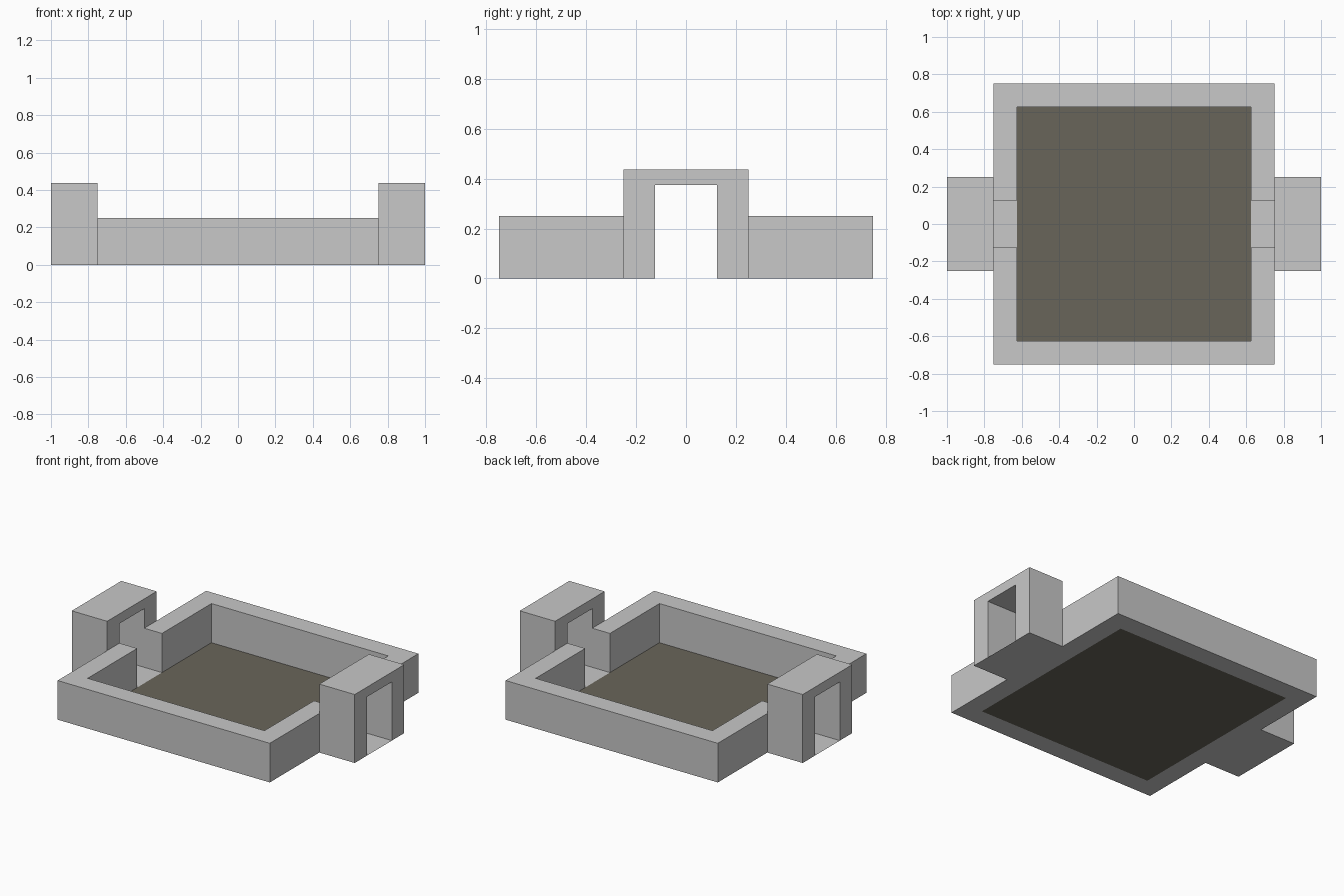
import bpy, bmesh
from mathutils import Vector

if "Cube" in bpy.data.objects:
    bpy.data.objects.remove(bpy.data.objects["Cube"])


def material(name, rgb):
    m = bpy.data.materials.new(name)
    m.diffuse_color = (*rgb, 1)
    m.use_nodes = True
    m.node_tree.nodes["Principled BSDF"].inputs["Base Color"].default_value = m.diffuse_color
    return m


stone = material("grey stone", (0.578, 0.578, 0.578))
earth = material("brown earth", (0.141, 0.130, 0.102))


def extrude(name, points, depth, mat):
    """Turn a flat outline into a prism (depth None leaves it a flat sheet)."""
    bm = bmesh.new()
    face = bm.faces.new([bm.verts.new(p) for p in points])
    if depth:
        res = bmesh.ops.extrude_face_region(bm, geom=[face])
        moved = [g for g in res["geom"] if isinstance(g, bmesh.types.BMVert)]
        bmesh.ops.translate(bm, verts=moved, vec=Vector(depth))
        bmesh.ops.recalc_face_normals(bm, faces=bm.faces)
    me = bpy.data.meshes.new(name)
    bm.to_mesh(me)
    bm.free()
    me.materials.append(mat)
    ob = bpy.data.objects.new(name, me)
    bpy.context.collection.objects.link(ob)
    return ob


def sheet(name, x0, x1, y, mat):
    return extrude(name, [(x0, -y, 0), (x1, -y, 0), (x1, y, 0), (x0, y, 0)], None, mat)


OUT, IN, GAP = 0.75, 0.625, 0.125

# courtyard walls: one C-shaped half, mirrored front to back
c_shape = [(-OUT, GAP), (-OUT, OUT), (OUT, OUT), (OUT, GAP),
           (IN, GAP), (IN, IN), (-IN, IN), (-IN, GAP)]
walls = extrude("courtyard_walls", [(x, y, 0) for x, y in c_shape], (0, 0, 0.25), stone)
walls.modifiers.new("mirror", 'MIRROR').use_axis = (False, True, False)

# gatehouses: arch profile, mirrored left to right
arch = [(-0.25, 0), (-0.25, 0.4375), (0.25, 0.4375), (0.25, 0),
        (GAP, 0), (GAP, 0.375), (-GAP, 0.375), (-GAP, 0)]
gates = extrude("gatehouses", [(OUT, y, z) for y, z in arch], (0.25, 0, 0), stone)
gates.modifiers.new("mirror", 'MIRROR').use_axis = (True, False, False)

# floors: earth yard and stone passages through the gates
sheet("yard_floor", -IN, IN, IN, earth)
passages = sheet("gate_passage_floors", IN, 1.0, GAP, stone)
passages.modifiers.new("mirror", 'MIRROR').use_axis = (True, False, False)
